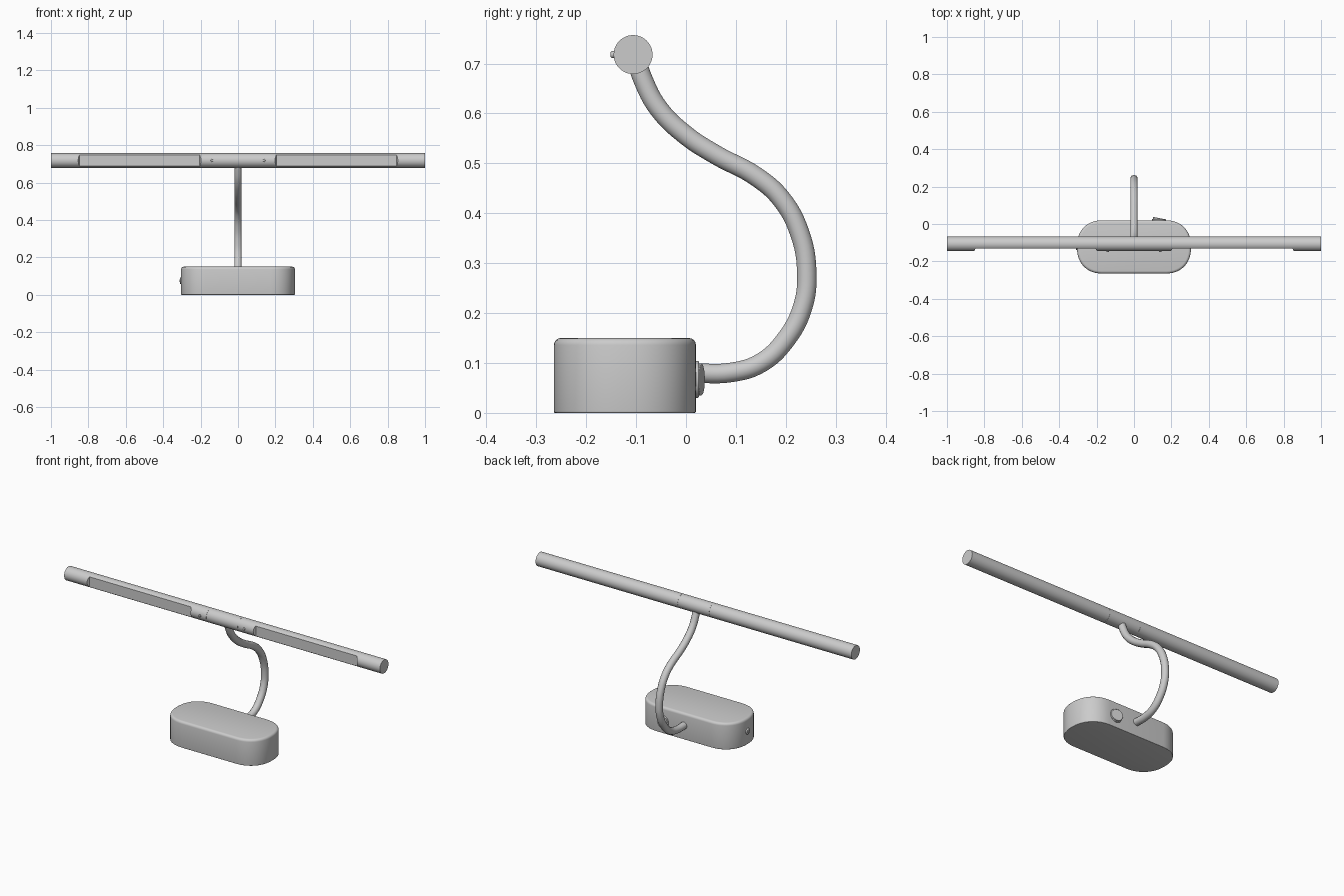
import bpy, bmesh, math
from mathutils import Vector, Matrix

if "Cube" in bpy.data.objects:
    bpy.data.objects.remove(bpy.data.objects["Cube"])

grey = bpy.data.materials.new("plain grey")
grey.use_nodes = True
colour = (0.6, 0.6, 0.6, 1)
grey.diffuse_color = colour
grey.node_tree.nodes["Principled BSDF"].inputs["Base Color"].default_value = colour

BAR_Y, BAR_Z, BAR_R = -0.106, 0.718, 0.039


def activate(obj):
    bpy.ops.object.select_all(action="DESELECT")
    obj.select_set(True)
    bpy.context.view_layer.objects.active = obj


def finish(obj, name, angle=35):
    obj.name = name
    obj.data.materials.append(grey)
    activate(obj)
    bpy.ops.object.shade_smooth_by_angle(angle=math.radians(angle))
    return obj


def prism(name, outline, axis, low, high):
    """Extrude a 2D outline: axis 'z' uses (x, y) points."""
    mesh = bpy.data.meshes.new(name)
    bm = bmesh.new()
    face = bm.faces.new([bm.verts.new((x, y, low)) for x, y in outline])
    top = bmesh.ops.extrude_face_region(bm, geom=[face])["geom"]
    bmesh.ops.translate(bm, vec=(0, 0, high - low),
                        verts=[v for v in top if isinstance(v, bmesh.types.BMVert)])
    bmesh.ops.recalc_face_normals(bm, faces=bm.faces)
    bm.to_mesh(mesh)
    bm.free()
    obj = bpy.data.objects.new(name, mesh)
    bpy.context.collection.objects.link(obj)
    return obj


def rod(name, centre, radius, length, direction, bevel=0.0, sides=48):
    """Cylinder whose axis follows direction."""
    turn = Vector(direction).to_track_quat("Z", "Y").to_euler()
    bpy.ops.mesh.primitive_cylinder_add(vertices=sides, radius=radius, depth=length,
                                        location=centre, rotation=turn)
    obj = bpy.context.object
    if bevel:
        mod = obj.modifiers.new("soft edge", "BEVEL")
        mod.width, mod.segments = bevel, 3
    return finish(obj, name)


# Base: rounded oblong block with softened top rim
outline = []
steps = 64
for i in range(steps):
    a = 2 * math.pi * (i + 0.5) / steps
    c, s = math.cos(a), math.sin(a)
    x = math.copysign(0.165 + 0.14 * abs(c) ** 0.88, c)
    y = math.copysign(0.1425 * abs(s) ** 0.88, s) - 0.1225
    outline.append((x, y))
base = prism("base", outline, "z", 0, 0.15)
bm = bmesh.new()
bm.from_mesh(base.data)
for z, width in ((0.15, 0.014), (0, 0.003)):
    rim = [e for e in bm.edges if all(abs(v.co.z - z) < 1e-4 for v in e.verts)]
    bmesh.ops.bevel(bm, geom=rim, offset=width, segments=4, profile=0.5, affect="EDGES")
bm.to_mesh(base.data)
bm.free()
finish(base, "base", 40)

# Curved stem from the back of the base up to the light bar
path = [(0.01, 0.08), (0.09, 0.081), (0.15, 0.1), (0.2, 0.147), (0.234, 0.213),
        (0.242, 0.28), (0.228, 0.36), (0.19, 0.43), (0.14, 0.474), (0.06, 0.517),
        (0, 0.556), (-0.055, 0.61), (-0.087, 0.67), (-0.1, 0.71)]
curve = bpy.data.curves.new("stem", "CURVE")
curve.dimensions = "3D"
curve.bevel_depth, curve.bevel_resolution, curve.resolution_u = 0.02, 5, 6
curve.use_fill_caps = True
spline = curve.splines.new("BEZIER")
spline.bezier_points.add(len(path) - 1)
for point, (y, z) in zip(spline.bezier_points, path):
    point.co = (0, y, z)
    point.handle_left_type = point.handle_right_type = "AUTO"
stem = bpy.data.objects.new("stem", curve)
bpy.context.collection.objects.link(stem)
activate(stem)
bpy.ops.object.convert(target="MESH")
finish(bpy.context.object, "stem")

# Light bar: centre hub and two arms, each with a flat slot in front
rod("bar_hub", (0, BAR_Y, BAR_Z), BAR_R, 0.199, (1, 0, 0))
for side, label in ((1, "left"), (-1, "right")):
    arm = rod(label + "_arm", (side * 0.55, BAR_Y, BAR_Z), BAR_R, 0.9, (1, 0, 0))
    slot = [(0.205, -0.132), (0.848, -0.132), (0.862, -0.16), (0.19, -0.16)]
    cutter = prism(label + "_slot_cutter", [(side * x, y) for x, y in slot],
                   "z", 0.6, 0.85)
    cutter.hide_render = True
    cut = arm.modifiers.new("slot", "BOOLEAN")
    cut.object, cut.operation, cut.solver = cutter, "DIFFERENCE", "EXACT"
    activate(arm)
    bpy.ops.object.modifier_apply(modifier="slot")
    bpy.data.objects.remove(cutter)
    # Small pin beside the hub
    rod(label + "_pin", (side * 0.14, -0.145, BAR_Z), 0.007, 0.012, (0, 1, 0), 0.003, 16)

# Round rocker switch on the back of the base
rod("switch_bezel", (0.133, 0.02, 0.067), 0.037, 0.012, (0, 1, 0), 0.003)
rod("switch_rocker", (0.133, 0.024, 0.067), 0.032, 0.016, (0.2, 1, 0), 0.002)

# Power socket on the right end of the base
rod("socket_ring", (-0.305, -0.122, 0.075), 0.017, 0.012, (1, 0, 0), 0.004, 32)
rod("socket_core", (-0.308, -0.122, 0.075), 0.006, 0.012, (1, 0, 0), 0, 16)
